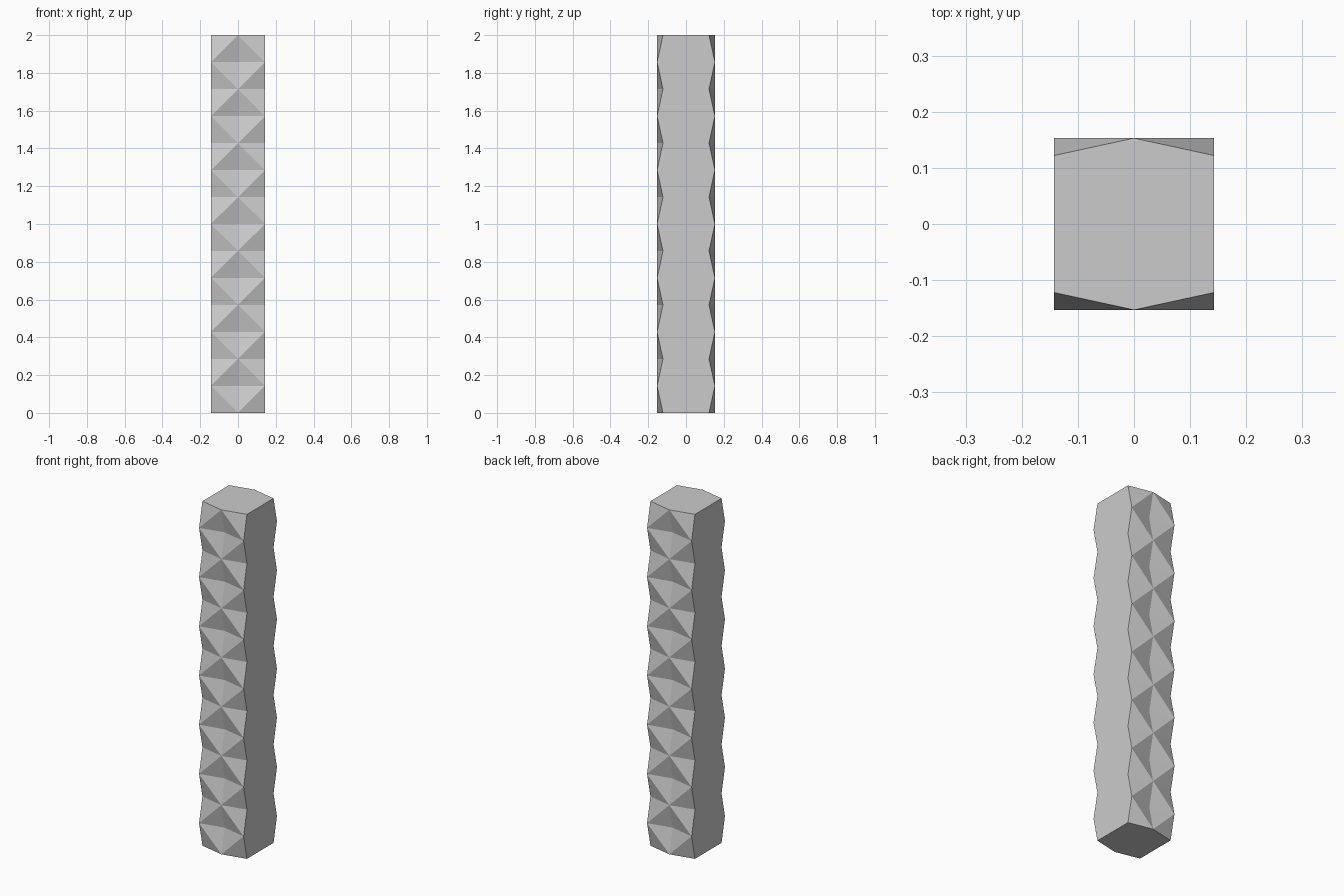
import bpy, bmesh

if "Cube" in bpy.data.objects:
    bpy.data.objects.remove(bpy.data.objects["Cube"])

# Faceted column: front and back are a folded grid alternating between ridge and dent
XS = (-0.143, 0.0, 0.143)
ROWS = 14
STEP = 2.0 / ROWS
RIDGE, DENT = 0.153, 0.122

bm = bmesh.new()


def high(i, k):
    return (i + k) % 2 == 1


def grid(side):
    return [[bm.verts.new((x, side * (RIDGE if high(i, k) else DENT), k * STEP))
             for i, x in enumerate(XS)] for k in range(ROWS + 1)]


front, back = grid(-1), grid(1)

# Folded faces, each cell creased outward along the diagonal joining its high corners
for g in (front, back):
    for k in range(ROWS):
        for i in range(2):
            a, b = g[k][i], g[k][i + 1]
            c, d = g[k + 1][i + 1], g[k + 1][i]
            if high(i, k):
                bm.faces.new((a, b, c))
                bm.faces.new((a, c, d))
            else:
                bm.faces.new((a, b, d))
                bm.faces.new((b, c, d))

# Flat left and right sides
for i in (0, 2):
    for k in range(ROWS):
        bm.faces.new((front[k][i], back[k][i], back[k + 1][i], front[k + 1][i]))

# Hexagonal end caps
for k in (0, ROWS):
    bm.faces.new(front[k] + back[k][::-1])

bmesh.ops.recalc_face_normals(bm, faces=bm.faces[:])
mesh = bpy.data.meshes.new("faceted_column")
bm.to_mesh(mesh)
bm.free()
obj = bpy.data.objects.new("faceted_column", mesh)
bpy.context.collection.objects.link(obj)
